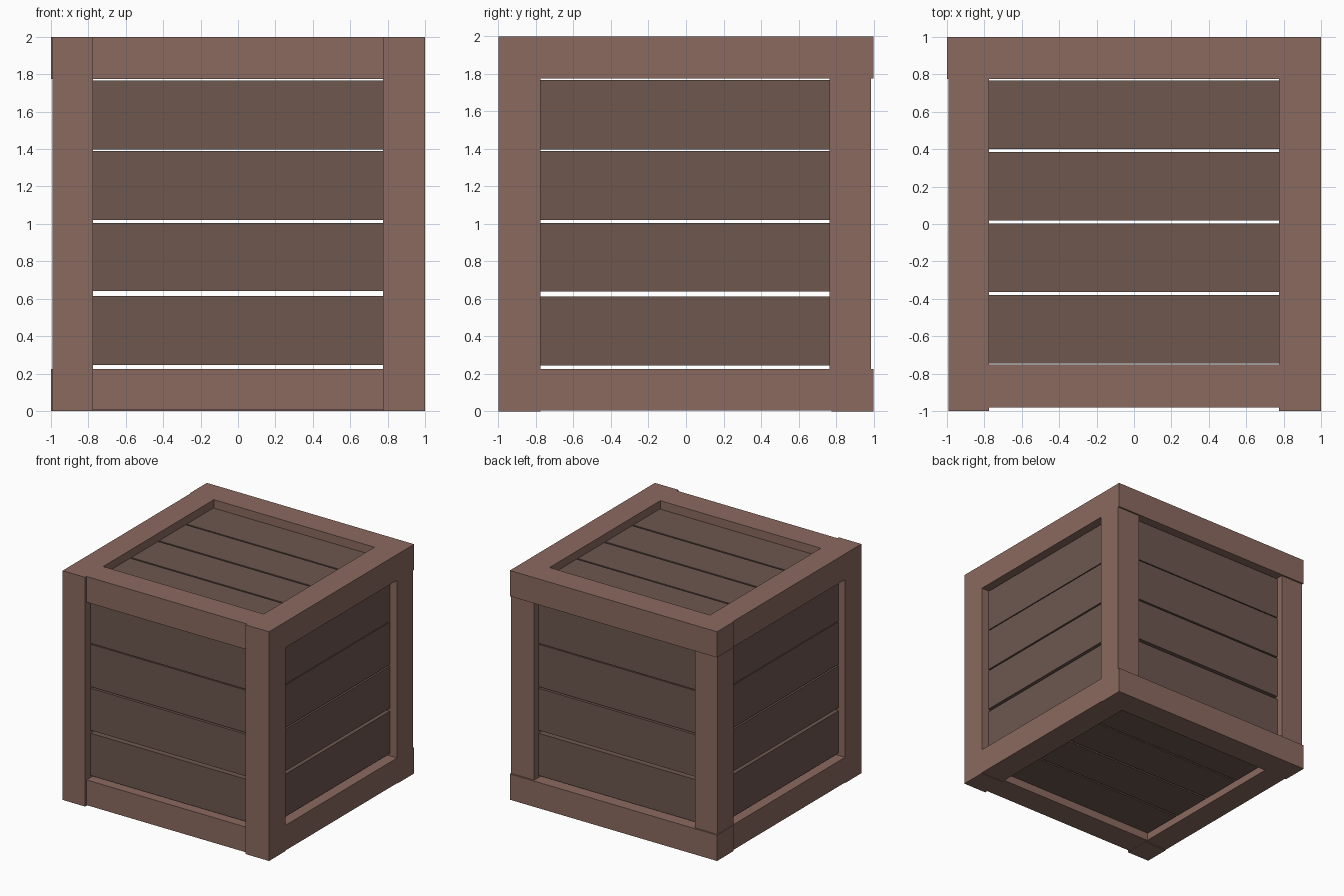
import bpy

if "Cube" in bpy.data.objects:
    bpy.data.objects.remove(bpy.data.objects["Cube"])


def material(name, rgb):
    m = bpy.data.materials.new(name)
    m.diffuse_color = (*rgb, 1)
    m.use_nodes = True
    m.node_tree.nodes["Principled BSDF"].inputs["Base Color"].default_value = m.diffuse_color
    return m


FRAME = material("frame_wood", (0.26, 0.144, 0.115))
PLANK = material("plank_wood", (0.153, 0.095, 0.078))


def box(name, xs, ys, zs, mat):
    """Box given its min/max range on each axis."""
    bpy.ops.mesh.primitive_cube_add(size=1, location=[sum(r) / 2 for r in (xs, ys, zs)])
    ob = bpy.context.object
    ob.name = name
    ob.scale = [r[1] - r[0] for r in (xs, ys, zs)]
    bpy.ops.object.transform_apply(location=False, rotation=False, scale=True)
    ob.data.materials.append(mat)


IN = 0.775                                   # half width of each opening
SIDES = {"left": (-0.993, -IN), "right": (IN, 1.0)}
LEVELS = {"bottom": (0.005, 0.225), "top": (1.775, 2.0)}

# Posts: front ones run full height, back ones sit between the back beams
for side, xs in SIDES.items():
    box(f"front_{side}_post", xs, (-1, -IN), (0, 2), FRAME)
    box(f"back_{side}_post", xs, (0.765, 0.986), (0.225, 1.775), FRAME)

# Horizontal beams
for level, zs in LEVELS.items():
    low = 0 if level == "bottom" else zs[0]
    box(f"front_{level}_beam", (-IN, IN), (-0.98, -0.752), zs, FRAME)
    box(f"back_{level}_beam", (-1, 1), (IN, 1), (low, zs[1]), FRAME)
    for side, xs in SIDES.items():
        box(f"{side}_{level}_beam", xs, (-IN, IN), zs, FRAME)

# Recessed planks: four slats on each of the six faces
NEAR, FAR = 0.87, 0.93                       # plank inner and outer depth
SLATS = [(0.245, 0.614), (0.64, 1.006), (1.02, 1.39), (1.398, 1.768)]
for i, zs in enumerate(SLATS, 1):
    box(f"front_plank_{i}", (-IN, IN), (-FAR, -NEAR), zs, PLANK)
    box(f"back_plank_{i}", (-IN, IN), (NEAR, FAR), zs, PLANK)
    box(f"left_plank_{i}", (-FAR, -NEAR), (-IN, 0.765), zs, PLANK)
    box(f"right_plank_{i}", (NEAR, FAR), (-IN, 0.765), zs, PLANK)

COVER_SLATS = [(-0.745, -0.379), (-0.364, 0.004), (0.02, 0.386), (0.4, 0.768)]
for i, ys in enumerate(COVER_SLATS, 1):
    box(f"top_plank_{i}", (-IN, IN), ys, (1 + NEAR, 1 + FAR), PLANK)
    box(f"bottom_plank_{i}", (-IN, IN), ys, (1 - FAR, 1 - NEAR), PLANK)
